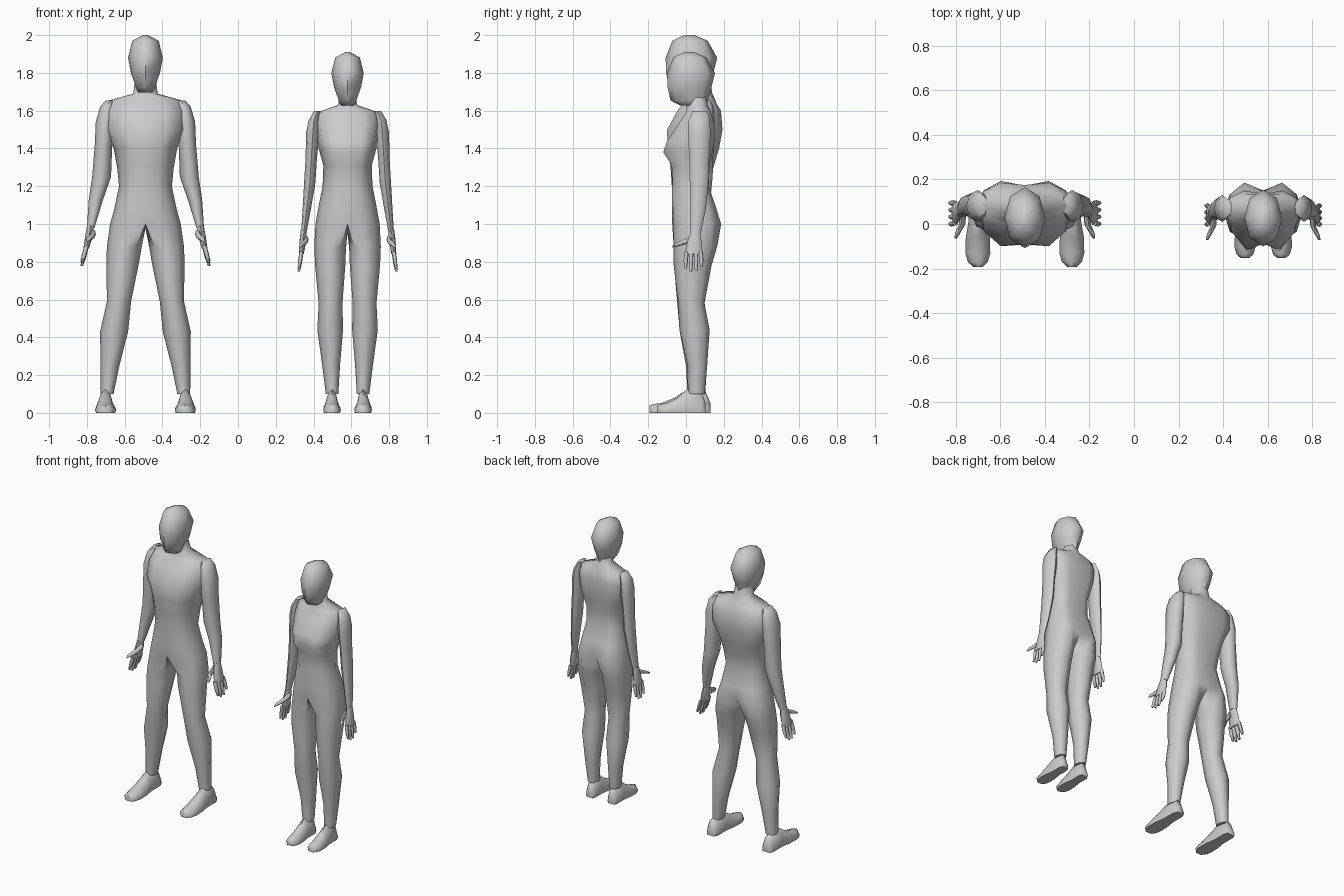
import bpy, bmesh
from math import sin, cos, pi, radians


def finish(bm, name, cx, mirror=True):
    """Turn a bmesh into a smooth-shaded object, mirrored about the figure's centre."""
    bmesh.ops.recalc_face_normals(bm, faces=bm.faces)
    me = bpy.data.meshes.new(name)
    bm.to_mesh(me)
    bm.free()
    ob = bpy.data.objects.new(name, me)
    ob.location.x = cx
    bpy.context.collection.objects.link(ob)
    bpy.ops.object.select_all(action='DESELECT')
    ob.select_set(True)
    bpy.context.view_layer.objects.active = ob
    bpy.ops.object.shade_smooth_by_angle(angle=radians(65))
    if mirror:
        mod = ob.modifiers.new("mirror", 'MIRROR')
        mod.use_clip = True
        mod.merge_threshold = 0.0005
    return ob


def ring(bm, x, y, z, ra, rb, n=8, axis='Z'):
    """Ellipse ring; first vertex sits an eighth turn inward of the front."""
    out = []
    for i in range(n):
        a = -pi / 4 + 2 * pi * i / n
        if axis == 'Z':
            co = (x + ra * sin(a), y - rb * cos(a), z)
        else:
            co = (x + ra * sin(a), y, z + rb * cos(a))
        out.append(bm.verts.new(co))
    return out


def bridge(bm, a, b, closed=True):
    n = len(a)
    for i in range(n if closed else n - 1):
        j = (i + 1) % n
        bm.faces.new((a[i], a[j], b[j], b[i]))


def loft(bm, sections, n=8, axis='Z'):
    rings = [ring(bm, *s, n=n, axis=axis) for s in sections]
    for a, b in zip(rings, rings[1:]):
        bridge(bm, a, b)
    bm.faces.new(rings[0])
    bm.faces.new(rings[-1])


def body(name, cx, torso, crotch, legs):
    """Half torso of open arcs that runs into one leg, then mirrored."""
    bm = bmesh.new()
    prev = None
    for z, w, fc, fs, s, bs, bc in torso:
        pts = [(0, fc), (.5 * w, fs), (.86 * w, s + .62 * (fs - s)), (w, s),
               (.86 * w, s + .62 * (bs - s)), (.5 * w, bs), (0, bc)]
        arc = [bm.verts.new((x, y, z)) for x, y in pts]
        if prev:
            bridge(bm, prev, arc, closed=False)
        prev = arc
    prev = prev + [bm.verts.new((0, .05, crotch))]
    for s in legs:
        cur = ring(bm, *s)
        bridge(bm, prev, cur)
        prev = cur
    bm.faces.new(prev)
    finish(bm, name, cx)


def foot(name, cx, x, sx, sy):
    """Flat-soled foot lofted from heel to toe: y, half width, height."""
    bm = bmesh.new()
    prev = None
    for y, w, h in [(.13, .03, .05), (.105, .042, .11), (.01, .042, .125), (-.06, .054, .08),
                    (-.13, .056, .052), (-.17, .045, .047), (-.192, .022, .038)]:
        pts = [(-.9, .005), (-1, .3), (-.6, .8), (0, 1), (.6, .8), (1, .3), (.9, .005)]
        cur = [bm.verts.new((x + sx * w * u, y * sy, h * v)) for u, v in pts]
        if prev:
            bridge(bm, prev, cur)
        else:
            bm.faces.new(cur)
        prev = cur
    bm.faces.new(prev)
    finish(bm, name, cx)


def hand(name, cx, x, y, z, lean, s):
    """Palm, four fingers and a thumb hanging from the wrist point."""
    bm = bmesh.new()
    loft(bm, [(x, y, z + .01, .018 * s, .027 * s),
              (x + .2 * lean, y - .005, z - .05, .02 * s, .043 * s),
              (x + .5 * lean, y - .01, z - .115, .015 * s, .054 * s)])
    for i, length in enumerate((.075, .092, .09, .065)):
        fy = y - .01 + (i - 1.5) * .028 * s
        loft(bm, [(x + .45 * lean, fy, z - .10, .013 * s, .014 * s),
                  (x + .75 * lean, fy + (i - 1.5) * .003, z - .115 - length * .5, .012 * s, .013 * s),
                  (x + lean, fy + (i - 1.5) * .003, z - .115 - length, .007 * s, .008 * s)], n=6)
    loft(bm, [(x - .012, y - .01, z - .035, .016 * s, .022 * s),
              (x - .008, y - .06, z - .05, .015 * s, .017 * s),
              (x + .012, y - .1, z - .065, .012 * s, .012 * s),
              (x + .02, y - .122, z - .075, .006 * s, .006 * s)], n=6, axis='Y')
    finish(bm, name, cx)


def head(name, cx, top, s):
    """Egg-shaped head: depth below the crown, front y, back y, half width."""
    bm = bmesh.new()
    prof = [(.305, -.03, .11, .04), (.275, -.088, .125, .05), (.2, -.105, .145, .077),
            (.12, -.108, .165, .092), (.03, -.072, .115, .07), (0, -.01, .045, .012)]
    loft(bm, [(0, (f + b) / 2 * s, top - d * s, w * s, (b - f) / 2 * s) for d, f, b, w in prof])
    finish(bm, name, cx, mirror=False)


def arm(name, cx, sections):
    bm = bmesh.new()
    loft(bm, sections)
    finish(bm, name, cx)


# Tall figure; torso rows: z, half width, front centre, front side, side, back side, back centre
TX = -.49
body("tall_body", TX,
     [(1.76, .056, .0, .01, .06, .115, .125), (1.69, .064, .01, .02, .075, .13, .14),
      (1.655, .19, .0, .0, .085, .15, .155), (1.6, .215, -.045, -.045, .085, .185, .175),
      (1.5, .215, -.088, -.1, .08, .193, .172), (1.4, .168, -.092, -.098, .07, .175, .155),
      (1.3, .15, -.082, -.08, .05, .145, .13), (1.2, .14, -.075, -.07, .045, .125, .115),
      (1.08, .165, -.075, -.07, .045, .155, .14), (1.0, .187, -.07, -.066, .05, .18, .15)], .975,
     [(.112, .05, .88, .092, .112), (.12, .035, .8, .087, .1), (.14, .025, .59, .064, .072),
      (.166, .045, .43, .074, .078), (.188, .055, .25, .05, .055), (.203, .055, .1, .034, .047)])
arm("tall_arm", TX,
    [(.19, .085, 1.655, .02, .045), (.2, .083, 1.62, .04, .062), (.213, .08, 1.54, .05, .072),
     (.222, .08, 1.42, .046, .066), (.232, .085, 1.25, .05, .056), (.262, .082, 1.13, .038, .047),
     (.29, .06, .98, .02, .03)])
hand("tall_hand", TX, .29, .058, .985, .047, 1)
foot("tall_foot", TX, .211, 1, 1)
head("tall_head", TX, 2.0, 1)

# Short figure
SX = .58
body("short_body", SX,
     [(1.69, .042, .0, .01, .05, .1, .105), (1.63, .05, .005, .012, .06, .11, .115),
      (1.592, .16, .0, .0, .07, .132, .132), (1.53, .172, -.04, -.04, .07, .15, .135),
      (1.44, .162, -.08, -.1, .06, .15, .13), (1.38, .148, -.088, -.12, .06, .14, .12),
      (1.31, .128, -.075, -.076, .05, .125, .11), (1.2, .132, -.075, -.07, .045, .12, .105),
      (1.1, .152, -.075, -.07, .05, .155, .135), (1.0, .17, -.073, -.065, .055, .186, .15)], .95,
     [(.092, .05, .88, .084, .115), (.092, .035, .78, .08, .1), (.09, .028, .58, .063, .07),
      (.092, .045, .44, .068, .08), (.087, .06, .25, .047, .052), (.082, .055, .1, .033, .045)])
arm("short_arm", SX,
    [(.16, .073, 1.597, .018, .04), (.178, .07, 1.55, .028, .056), (.184, .07, 1.48, .036, .06),
     (.192, .07, 1.35, .03, .053), (.2, .07, 1.22, .03, .05), (.216, .063, 1.08, .022, .042),
     (.232, .05, .95, .014, .028)])
hand("short_hand", SX, .232, .05, .955, .026, .88)
foot("short_foot", SX, .082, .84, .8)
head("short_head", SX, 1.91, .93)
